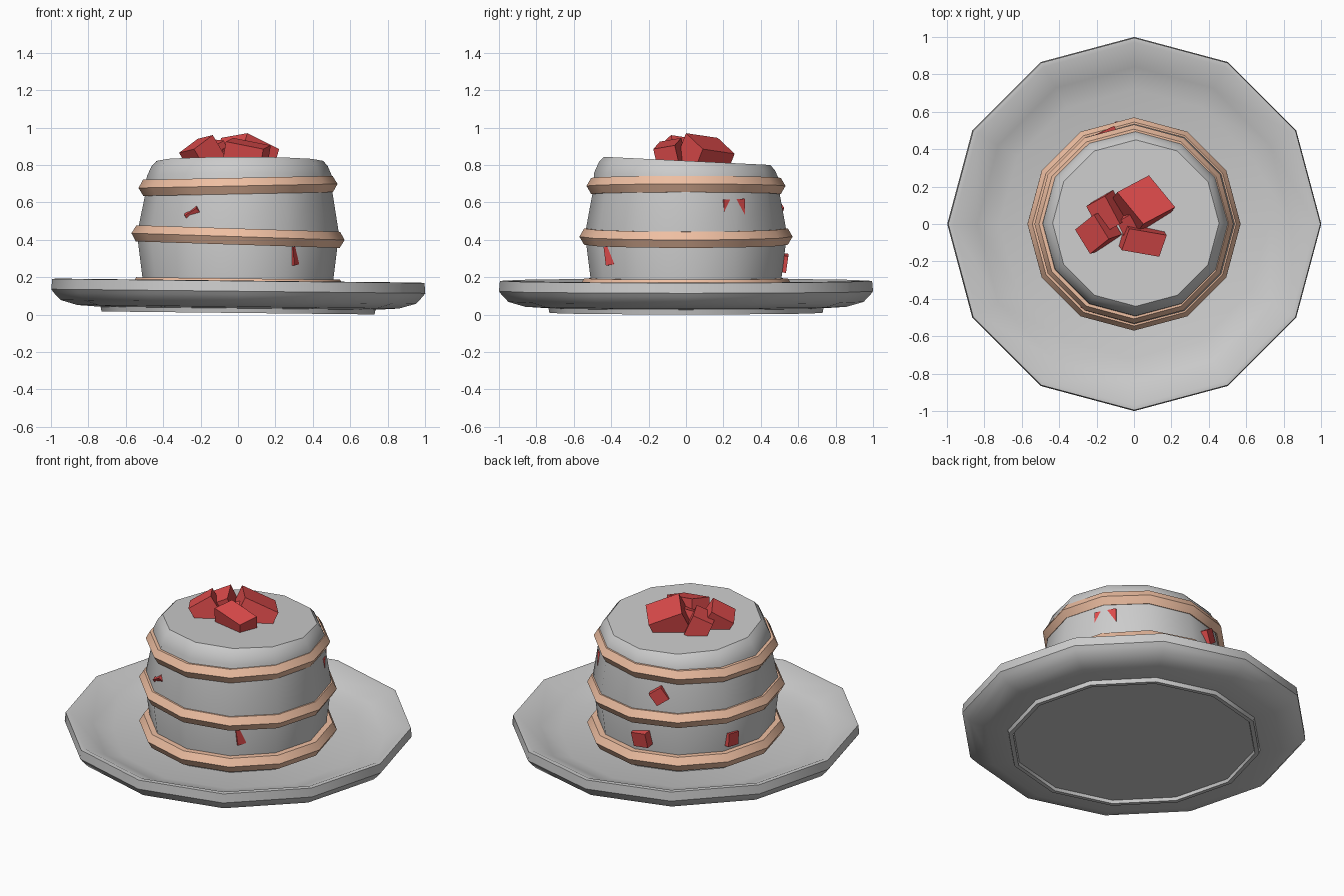
import bpy, bmesh, math
from mathutils import Vector, Matrix, Euler

if "Cube" in bpy.data.objects:
    bpy.data.objects.remove(bpy.data.objects["Cube"])

SIDES = 12


def material(name, rgb):
    m = bpy.data.materials.new(name)
    m.diffuse_color = (*rgb, 1)
    m.use_nodes = True
    m.node_tree.nodes["Principled BSDF"].inputs["Base Color"].default_value = m.diffuse_color
    return m


CREAM = material("cream", (0.86, 0.52, 0.36))
RED = material("berry_red", (0.72, 0.07, 0.07))


def finish(bm, name, mat=None, smooth=True):
    bmesh.ops.recalc_face_normals(bm, faces=bm.faces)
    me = bpy.data.meshes.new(name)
    bm.to_mesh(me)
    bm.free()
    ob = bpy.data.objects.new(name, me)
    bpy.context.collection.objects.link(ob)
    if mat:
        me.materials.append(mat)
    if smooth:
        bpy.ops.object.select_all(action='DESELECT')
        ob.select_set(True)
        bpy.context.view_layer.objects.active = ob
        bpy.ops.object.shade_smooth_by_angle(angle=math.radians(38))
    return ob


def lathe(name, profile, mat=None, closed=False, deform=None):
    """Spin (radius, z) points around z; open profiles get end caps."""
    bm = bmesh.new()
    rings = []
    for r, z in profile:
        ring = []
        for i in range(SIDES):
            a = 2 * math.pi * i / SIDES
            co = Vector((r * math.cos(a), r * math.sin(a), z))
            ring.append(bm.verts.new(deform(co) if deform else co))
        rings.append(ring)
    pairs = list(zip(rings, rings[1:]))
    if closed:
        pairs.append((rings[-1], rings[0]))
    else:
        bm.faces.new(rings[0])
        bm.faces.new(rings[-1])
    for lo, hi in pairs:
        for i in range(SIDES):
            j = (i + 1) % SIDES
            bm.faces.new((lo[i], lo[j], hi[j], hi[i]))
    return finish(bm, name, mat)


# Plate with foot ring, slightly tilted
plate = lathe("plate", [
    (0.70, 0.028), (0.705, 0.009), (0.73, 0.009), (0.735, 0.034),
    (0.86, 0.042), (0.95, 0.068), (0.985, 0.105), (1.0, 0.125),
    (0.995, 0.18), (0.97, 0.182), (0.84, 0.12), (0.72, 0.085)])
plate.rotation_euler.y = 0.011


# Cake body, its top leaning down towards the back
def lean(co):
    t = max(0, (co.z - 0.43) / 0.4)
    return co + Vector((0.01 * t, 0.005 * t, -0.05 * t * co.y))


lathe("cake", [
    (0.505, 0.08), (0.51, 0.19), (0.54, 0.43), (0.50, 0.65), (0.495, 0.74),
    (0.47, 0.795), (0.445, 0.822)], deform=lean)

# Cream bands: tip radius, height, tilt about y
for name, radius, z, tilt in (("cream_band_bottom", 0.52, 0.15, 0.012),
                              ("cream_band_middle", 0.52, 0.417, 0.032),
                              ("cream_band_top", 0.482, 0.688, -0.02)):
    section = [(radius + 0.05 * math.cos(k * math.pi / 3),
                0.05 * math.sin(k * math.pi / 3)) for k in range(6)]
    band = lathe(name, section, CREAM, closed=True)
    band.location.z = z
    band.rotation_euler.y = tilt


# Berry cubes on top: a top corner, two edges of the top face, depth
def corner_box(name, p, a, b, depth):
    p, a, b = Vector(p), Vector(a), Vector(b)
    down = a.cross(b).normalized()
    if down.z > 0:
        down = -down
    down *= depth
    bm = bmesh.new()
    bmesh.ops.create_cube(bm, size=1)
    for v in bm.verts:
        u = v.co + Vector((0.5, 0.5, 0.5))
        v.co = p + a * u.x + b * u.y + down * u.z
    finish(bm, name, RED, smooth=False)


corner_box("berry_back", (0.05, 0.0, 0.97), (0.17, 0.09, -0.085), (-0.14, 0.17, -0.025), 0.17)
corner_box("berry_front", (-0.065, -0.14, 0.925), (0.20, -0.035, -0.04), (0.04, 0.115, 0.02), 0.13)
corner_box("berry_left", (-0.135, -0.08, 0.96), (-0.10, -0.08, -0.075), (-0.08, 0.13, -0.02), 0.14)
corner_box("berry_back_left", (-0.155, 0.15, 0.94), (-0.10, -0.055, -0.05), (0.08, -0.15, -0.01), 0.13)
corner_box("berry_middle", (-0.02, 0.05, 0.91), (0.05, -0.10, -0.03), (-0.07, -0.04, -0.02), 0.12)


# Berry pieces stuck in the side: angle, radius, z, (depth, width, height), turn
PIECES = [
    (241, 0.47, 0.54, (0.08, 0.08, 0.08), (35, 30, 25)),
    (323, 0.425, 0.60, (0.08, 0.08, 0.08), (45, 35, 0)),
    (305, 0.48, 0.315, (0.08, 0.05, 0.10), (8, 0, 25)),
    (31, 0.46, 0.56, (0.09, 0.13, 0.115), (2, 0, 0)),
    (96, 0.50, 0.28, (0.09, 0.10, 0.09), (8, 8, -6)),
    (107, 0.48, 0.56, (0.09, 0.085, 0.085), (35, 0, 8)),
    (155, 0.485, 0.27, (0.09, 0.08, 0.08), (-5, 0, 15)),
]
for n, (ang, r, z, size, turn) in enumerate(PIECES, 1):
    bm = bmesh.new()
    bmesh.ops.create_cube(bm, size=1)
    spin = Euler([math.radians(t) for t in turn]).to_matrix().to_4x4()
    bm.transform(Matrix.Rotation(math.radians(ang), 4, 'Z')
                 @ Matrix.Translation((r, 0, z)) @ spin
                 @ Matrix.Diagonal((*size, 1)))
    finish(bm, f"side_berry_{n}", RED, smooth=False)
